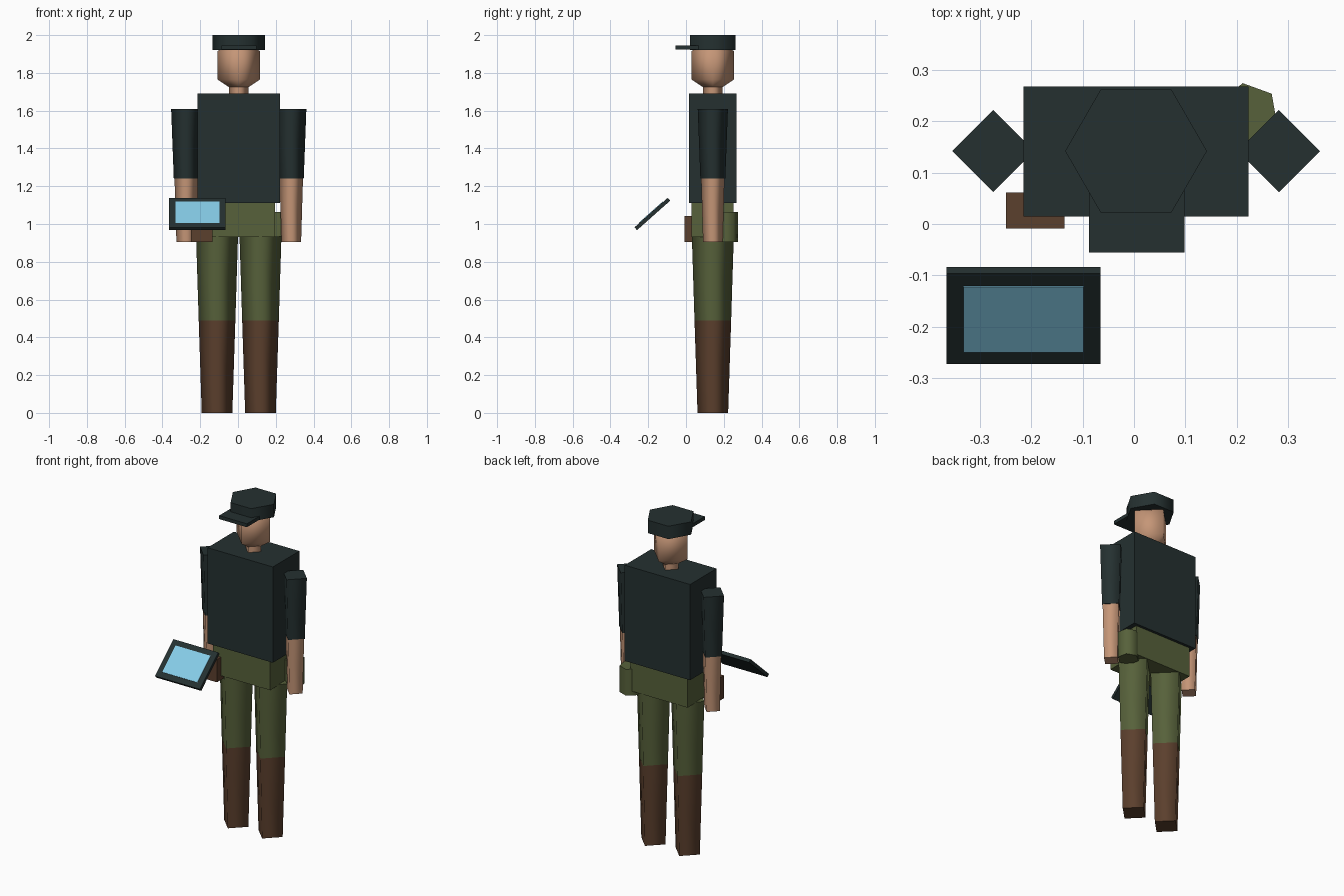
import bpy
from math import radians

cube = bpy.data.objects.get("Cube")
if cube:
    bpy.data.objects.remove(cube, do_unlink=True)


def material(name, color):
    mat = bpy.data.materials.new(name)
    mat.use_nodes = True
    mat.diffuse_color = (*color, 1)
    shader = next(n for n in mat.node_tree.nodes if n.type == 'BSDF_PRINCIPLED')
    shader.inputs["Base Color"].default_value = (*color, 1)
    shader.inputs["Roughness"].default_value = 0.9
    return mat


DARK = material("dark slate cloth", (0.018, 0.030, 0.030))
GREEN = material("olive cloth", (0.095, 0.120, 0.043))
BROWN = material("brown leather", (0.105, 0.050, 0.026))
SKIN = material("skin", (0.560, 0.305, 0.185))
BLUE = material("screen blue", (0.235, 0.600, 0.800))

CX, CY = 0.004, 0.142  # body axis


def finish(name, mat):
    obj = bpy.context.object
    obj.name = obj.data.name = name
    obj.data.materials.append(mat)
    return obj


def box(name, mat, low, high):
    mid = [(a + b) / 2 for a, b in zip(low, high)]
    bpy.ops.mesh.primitive_cube_add(size=1, location=mid)
    obj = finish(name, mat)
    obj.scale = [b - a for a, b in zip(low, high)]
    return obj


def tube(name, mat, x, y, z0, z1, r0, r1, sides=4, turn=0):
    """Tapered prism with smooth sides and flat caps."""
    bpy.ops.mesh.primitive_cone_add(vertices=sides, radius1=r0, radius2=r1, depth=z1 - z0,
                                    location=(x, y, (z0 + z1) / 2), rotation=(0, 0, radians(turn)))
    obj = finish(name, mat)
    for face in obj.data.polygons:
        face.use_smooth = abs(face.normal.z) < 0.9
    return obj


# Torso and hips
box("torso", DARK, (-0.215, 0.015, 1.11), (0.223, 0.268, 1.69))
box("hips", GREEN, (-0.187, 0.03, 0.93), (0.195, 0.252, 1.11))

# Legs and arms
for side, s in (("left", 1), ("right", -1)):
    leg_x = CX + s * 0.115
    arm_x = CX + s * 0.278
    tube(side + "_boot", BROWN, leg_x, CY, 0, 0.49, 0.081, 0.097)
    tube(side + "_trouser_leg", GREEN, leg_x, CY, 0.49, 0.935, 0.097, 0.111)
    tube(side + "_forearm", SKIN, arm_x, CY, 0.905, 1.24, 0.052, 0.062)
    tube(side + "_sleeve", DARK, arm_x, CY, 1.24, 1.61, 0.066, 0.08)

# Neck and head
tube("neck", SKIN, CX, CY, 1.68, 1.735, 0.052, 0.052)
bpy.ops.mesh.primitive_uv_sphere_add(segments=4, ring_count=2, radius=1, location=(CX, CY, 1.84))
head = finish("head", SKIN)
head.scale = (0.13, 0.13, 0.15)
bpy.ops.object.shade_smooth()

# Cap
tube("cap_crown", DARK, CX, CY, 1.922, 2.0, 0.138, 0.138, 6, 30)
box("cap_brim", DARK, (-0.088, -0.055, 1.924), (0.098, 0.1, 1.945))

# Hip pouches
box("belt_pouch", BROWN, (-0.249, -0.009, 0.905), (-0.135, 0.061, 1.042))
tube("hip_flask", GREEN, 0.222, 0.215, 0.905, 1.064, 0.06, 0.06, 6, 10)

# Tilted tablet with a thin screen plate
tablet = box("tablet", DARK, (-0.15, -0.1175, -0.01), (0.15, 0.1175, 0.01))
screen = box("tablet_screen", BLUE, (-0.117, -0.085, 0.009), (0.117, 0.085, 0.013))
frame = bpy.data.objects.new("tablet_pivot", None)
bpy.context.collection.objects.link(frame)
frame.location = (-0.215, -0.178, 1.053)
frame.rotation_euler.x = radians(41.6)
frame.hide_render = True
for part in (tablet, screen):
    part.parent = frame
